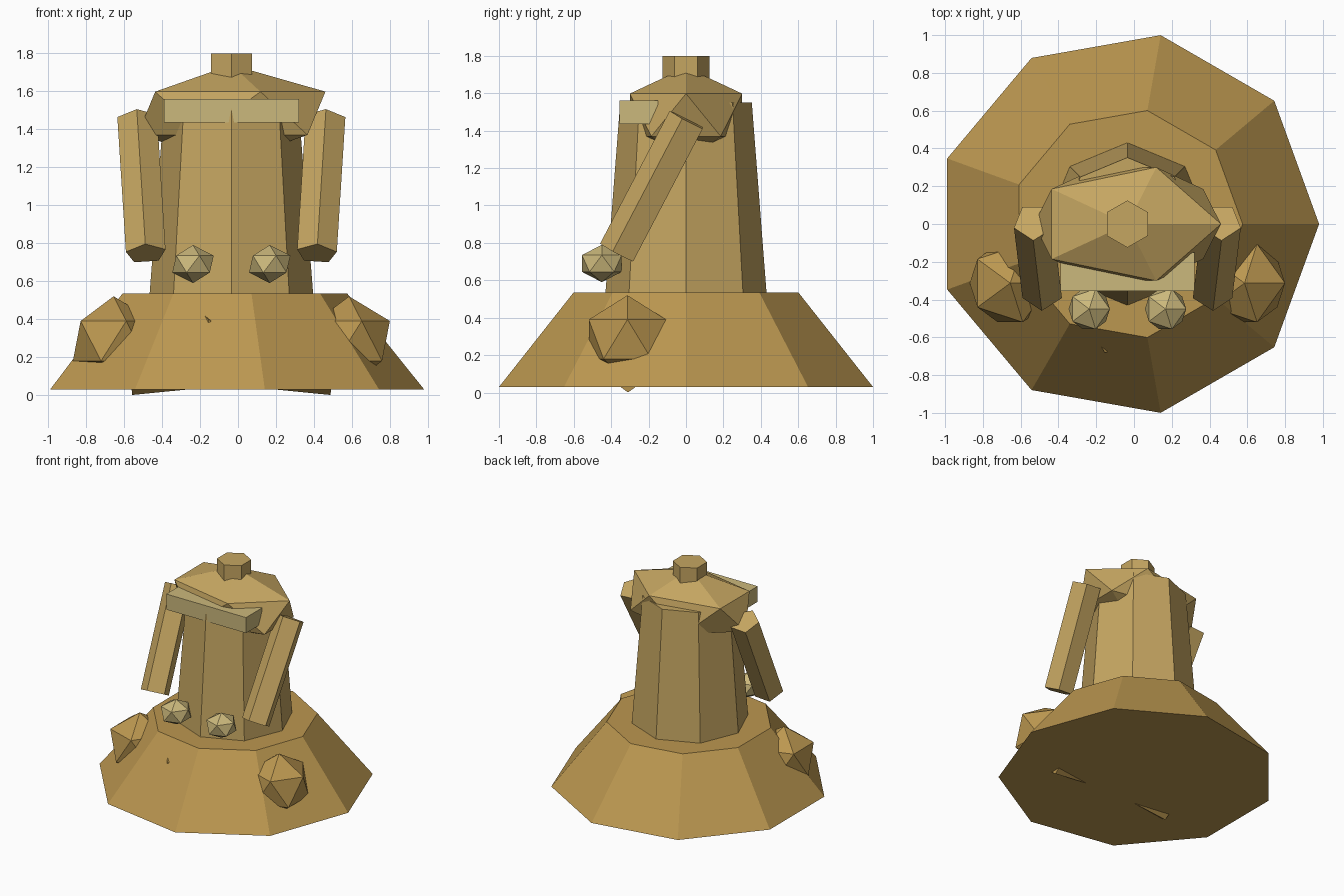
import bpy, bmesh, math
from mathutils import Vector

if "Cube" in bpy.data.objects:
    bpy.data.objects.remove(bpy.data.objects["Cube"])

CX = -0.035  # symmetry plane of the figure


def material(name, rgb):
    m = bpy.data.materials.new(name)
    m.diffuse_color = (*rgb, 1)
    m.use_nodes = True
    m.node_tree.nodes["Principled BSDF"].inputs["Base Color"].default_value = m.diffuse_color
    return m


EARTH = material("earth", (0.50, 0.31, 0.08))
CLOTH = material("cloth", (0.56, 0.38, 0.12))
PALE = material("pale", (0.60, 0.48, 0.20))


def finish(name, bm, mat):
    bmesh.ops.recalc_face_normals(bm, faces=bm.faces[:])
    me = bpy.data.meshes.new(name)
    bm.to_mesh(me)
    bm.free()
    me.materials.append(mat)
    ob = bpy.data.objects.new(name, me)
    bpy.context.collection.objects.link(ob)
    return ob


def prism(name, a, b, ra, rb, sides, first, mat):
    """Tapered prism from a to b; its first corner points toward 'first'."""
    a, b, first = Vector(a), Vector(b), Vector(first)
    axis = (b - a).normalized()
    u = (first - axis * first.dot(axis)).normalized()
    v = axis.cross(u)
    bm = bmesh.new()
    rings = []
    for p, r in ((a, ra), (b, rb)):
        ring = []
        for i in range(sides):
            t = 2 * math.pi * i / sides
            ring.append(bm.verts.new(p + r * (u * math.cos(t) + v * math.sin(t))))
        rings.append(ring)
    lo, hi = rings
    bm.faces.new(lo)
    bm.faces.new(hi)
    for i in range(sides):
        j = (i + 1) % sides
        bm.faces.new((lo[i], lo[j], hi[j], hi[i]))
    return finish(name, bm, mat)


def ico(name, centre, scale, mat):
    bm = bmesh.new()
    bmesh.ops.create_icosphere(bm, subdivisions=1, radius=1)
    for v in bm.verts:
        v.co = Vector(c + s * x for c, s, x in zip(centre, scale, v.co))
    return finish(name, bm, mat)


def box(name, lo, hi, mat):
    bm = bmesh.new()
    bmesh.ops.create_cube(bm, size=1)
    for v in bm.verts:
        v.co = Vector(l + (h - l) * (x + 0.5) for l, h, x in zip(lo, hi, v.co))
    return finish(name, bm, mat)


# Nine-sided mound and eight-sided torso
prism("base_mound", (CX, 0, 0.03), (CX, 0, 0.535), 1.015, 0.61, 9, (1, 0, 0), EARTH)
prism("torso", (CX, 0, 0.45), (CX, 0, 1.55), 0.437, 0.352, 8, (1, 0, 0), CLOTH)

# Faceted shoulder cap, neck stub and chest band
ico("shoulder_cap", (CX, 0, 1.484), (0.554, 0.353, 0.255), CLOTH)
prism("neck", (CX, 0, 1.6), (CX, 0, 1.8), 0.125, 0.125, 6, (0, -1, 0), CLOTH)
box("chest_band", (-0.39, -0.355, 1.435), (0.32, -0.15, 1.56), PALE)

# Small corner that breaks through the mound at the front
prism("front_corner", (-0.165, -0.62, 0.39), (-0.15, -0.68, 0.39), 0.045, 0.01, 3, (1, 0, 0), EARTH)

# Paired limbs
for side, s in (("left", -1), ("right", 1)):
    prism(side + "_arm", (CX + s * 0.495, 0.01, 1.455), (CX + s * 0.45, -0.362, 0.745),
          0.11, 0.11, 5, (0, -1, 0), CLOTH)
    ico(side + "_hand", (CX + s * 0.202, -0.45, 0.69), (0.122, 0.125, 0.1), PALE)
    ico(side + "_knee", (CX + s * 0.62, -0.313, 0.285), (0.24, 0.243, 0.235), EARTH)
    prism(side + "_thigh", (CX + s * 0.535, -0.31, 0.13), (CX + s * 0.03, -0.31, 0.18),
          0.13, 0.13, 5, (0, 0, -1), EARTH)
